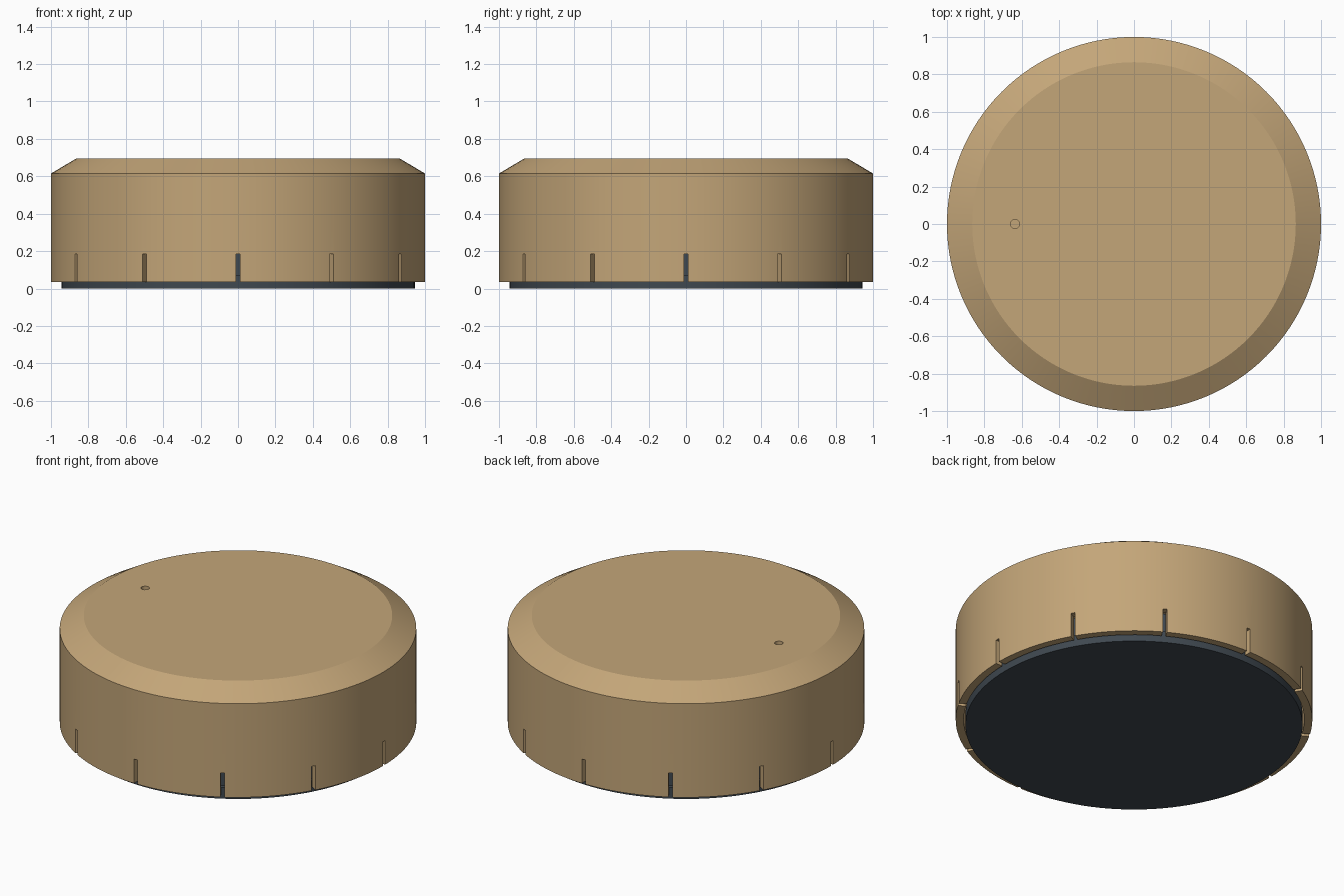
import bpy, bmesh, math
from mathutils import Matrix, Vector

if "Cube" in bpy.data.objects:
    bpy.data.objects.remove(bpy.data.objects["Cube"])

SEGMENTS = 128


def material(name, color):
    mat = bpy.data.materials.new(name)
    mat.diffuse_color = color
    mat.use_nodes = True
    mat.node_tree.nodes["Principled BSDF"].inputs["Base Color"].default_value = mat.diffuse_color
    return mat


def add_object(name, bm, mat=None):
    bmesh.ops.recalc_face_normals(bm, faces=bm.faces)
    mesh = bpy.data.meshes.new(name)
    bm.to_mesh(mesh)
    bm.free()
    obj = bpy.data.objects.new(name, mesh)
    bpy.context.collection.objects.link(obj)
    if mat:
        mesh.materials.append(mat)
    return obj


def lathe(name, profile, mat):
    """Spin an (r, z) profile, starting and ending on the axis, around z."""
    bm = bmesh.new()
    verts = [bm.verts.new((r, 0, z)) for r, z in profile]
    edges = [bm.edges.new(pair) for pair in zip(verts, verts[1:])]
    bmesh.ops.spin(bm, geom=verts + edges, cent=(0, 0, 0), axis=(0, 0, 1),
                   angle=math.tau, steps=SEGMENTS, use_duplicate=False)
    bmesh.ops.remove_doubles(bm, verts=bm.verts, dist=1e-5)
    bmesh.ops.dissolve_degenerate(bm, edges=bm.edges, dist=1e-5)
    return add_object(name, bm, mat)


def smooth(obj):
    bpy.ops.object.select_all(action='DESELECT')
    obj.select_set(True)
    bpy.context.view_layer.objects.active = obj
    bpy.ops.object.shade_smooth_by_angle(angle=math.radians(25))


tan = material("tan_plastic", (0.55, 0.38, 0.19, 1))
dark = material("dark_plastic", (0.05, 0.065, 0.08, 1))

# Hollow cover with chamfered top edge
cover = lathe("cover", [(0, 0.695), (0.865, 0.695), (1, 0.615), (1, 0.035),
                        (0.955, 0.035), (0.955, 0.60), (0.85, 0.645), (0, 0.645)], tan)

# Cutter: twelve vent slots around the rim and the small hole in the top
bm = bmesh.new()
for i in range(12):
    place = (Matrix.Rotation(i * math.tau / 12, 4, 'Z')
             @ Matrix.Translation((0.98, 0, 0.0925))
             @ Matrix.Diagonal((0.12, 0.024, 0.185, 1)))
    bmesh.ops.create_cube(bm, size=1, matrix=place)
bmesh.ops.create_cone(bm, cap_ends=True, segments=24, radius1=0.024, radius2=0.024,
                      depth=0.06, matrix=Matrix.Translation((-0.636, 0, 0.70)))
cutter = add_object("slot_cutter", bm)
cutter.hide_render = True

mod = cover.modifiers.new("slots", 'BOOLEAN')
mod.operation = 'DIFFERENCE'
mod.solver = 'EXACT'
mod.object = cutter
bpy.context.view_layer.objects.active = cover
bpy.ops.object.modifier_apply(modifier=mod.name)
bpy.data.objects.remove(cutter)

# Base plate with a raised inner collar behind the slots
base = lathe("base_plate", [(0, 0), (0.945, 0), (0.945, 0.07), (0.92, 0.07),
                            (0.92, 0.20), (0.88, 0.20), (0.88, 0.07), (0, 0.07)], dark)

for part in (cover, base):
    smooth(part)
